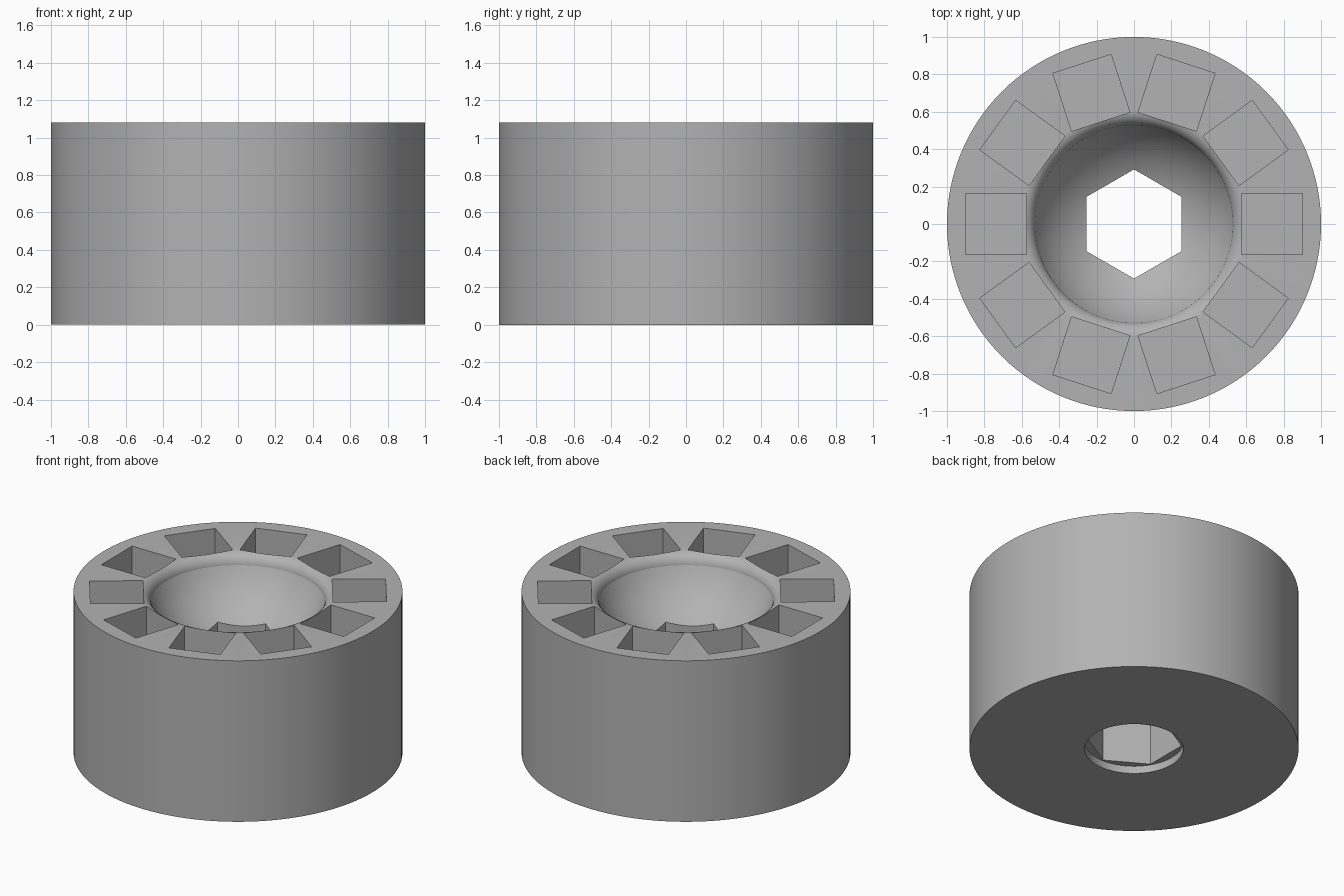
import bpy, bmesh, math
from mathutils import Matrix

if "Cube" in bpy.data.objects:
    bpy.data.objects.remove(bpy.data.objects["Cube"])

HEIGHT, NECK, FILLET = 1.08, 0.527, 0.08
BOWL_R, BOWL_Z = 0.58, 1.252
SEGMENTS = 128

grey = bpy.data.materials.new("grey")
grey.diffuse_color = (0.45, 0.45, 0.45, 1)
grey.use_nodes = True
grey.node_tree.nodes["Principled BSDF"].inputs["Base Color"].default_value = grey.diffuse_color


def make_object(name, bm):
    bmesh.ops.recalc_face_normals(bm, faces=bm.faces)
    mesh = bpy.data.meshes.new(name)
    bm.to_mesh(mesh)
    bm.free()
    mesh.materials.append(grey)
    ob = bpy.data.objects.new(name, mesh)
    bpy.context.collection.objects.link(ob)
    return ob


# Body profile: underside recess, outer wall, rounded lip, spherical bowl
profile = [(0, 0.05), (0.30, 0.05), (0.30, 0), (1, 0), (1, HEIGHT)]
for i in range(9):
    a = math.radians(90 + 90 * i / 8)
    profile.append((NECK + FILLET + FILLET * math.cos(a),
                    HEIGHT - FILLET + FILLET * math.sin(a)))
edge_angle = math.asin(NECK / BOWL_R)
for i in range(17):
    a = edge_angle * (1 - i / 16)
    profile.append((BOWL_R * math.sin(a), BOWL_Z - BOWL_R * math.cos(a)))

bm = bmesh.new()
verts = [bm.verts.new((r, 0, z)) for r, z in profile]
edges = [bm.edges.new(pair) for pair in zip(verts, verts[1:])]
bmesh.ops.spin(bm, geom=verts + edges, cent=(0, 0, 0), axis=(0, 0, 1),
               angle=2 * math.pi, steps=SEGMENTS, use_duplicate=False)
bmesh.ops.remove_doubles(bm, verts=bm.verts, dist=0.0005)
bmesh.ops.dissolve_degenerate(bm, edges=bm.edges, dist=0.0001)
body = make_object("socket_body", bm)

# Cutter for the ten square pockets
bm = bmesh.new()
for i in range(10):
    place = (Matrix.Rotation(math.tau * i / 10, 4, 'Z')
             @ Matrix.Translation((0.7375, 0, HEIGHT))
             @ Matrix.Diagonal((0.325, 0.327, 0.66, 1)))
    bmesh.ops.create_cube(bm, size=1, matrix=place)
pockets = make_object("pocket_cutter", bm)

# Cutter for the hexagonal through hole
bm = bmesh.new()
bmesh.ops.create_cone(bm, cap_ends=True, segments=6, radius1=0.292, radius2=0.292,
                      depth=2, matrix=Matrix.Translation((0, 0, 0.5)))
bm.verts.ensure_lookup_table()
if abs(bm.verts[0].co.x) > 0.1 and min(abs(v.co.x) for v in bm.verts) > 0.1:
    bmesh.ops.rotate(bm, verts=bm.verts, cent=(0, 0, 0),
                     matrix=Matrix.Rotation(math.pi / 6, 3, 'Z'))
hexagon = make_object("hex_cutter", bm)

# Cut the holes, then shade with sharp creases kept
bpy.context.view_layer.objects.active = body
body.select_set(True)
for cutter in (pockets, hexagon):
    mod = body.modifiers.new(cutter.name, 'BOOLEAN')
    mod.operation, mod.solver, mod.object = 'DIFFERENCE', 'EXACT', cutter
    bpy.ops.object.modifier_apply(modifier=mod.name)
    bpy.data.objects.remove(cutter)
bpy.ops.object.shade_smooth_by_angle(angle=math.radians(25))
